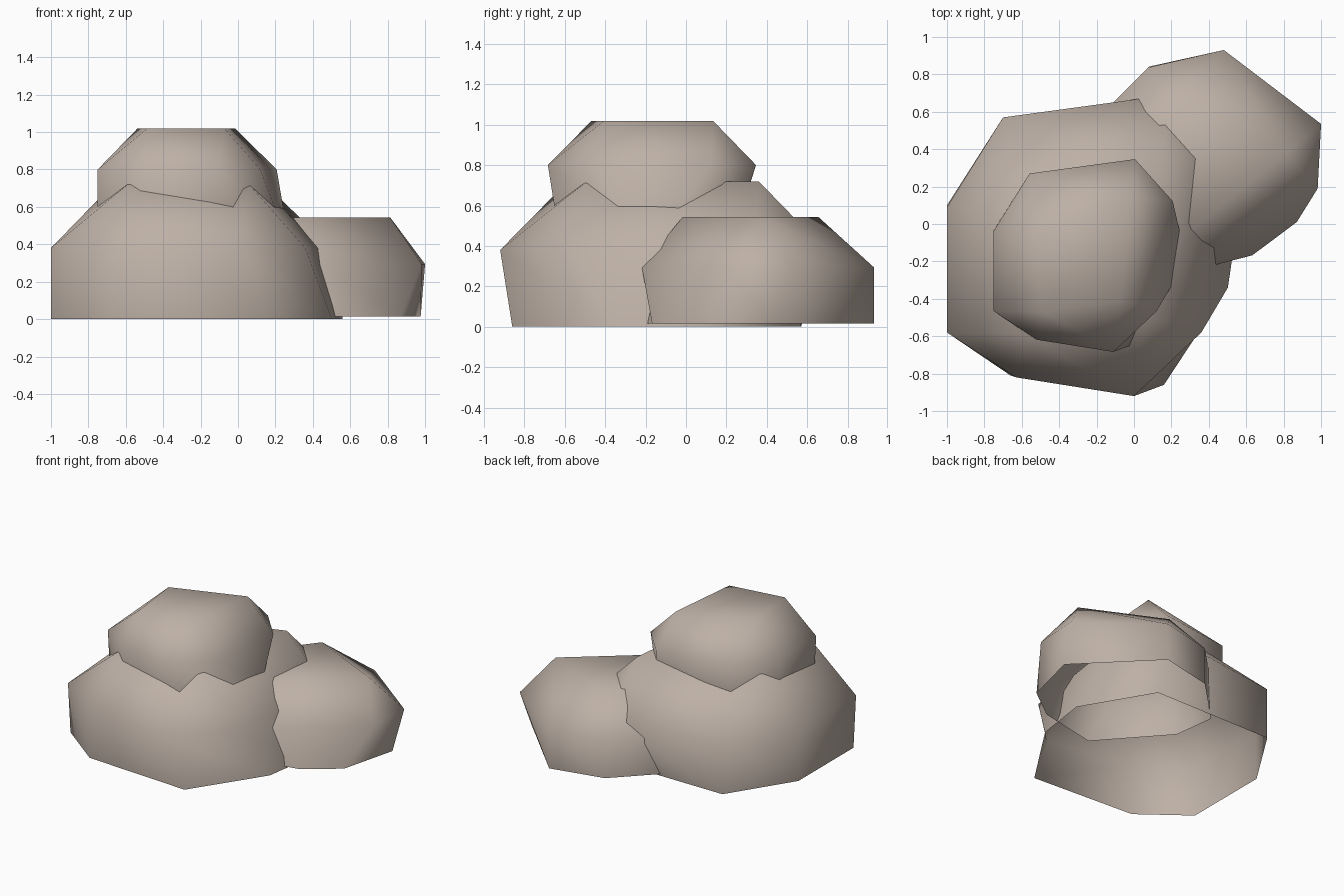
import bpy, math
from mathutils import Matrix, Vector

if "Cube" in bpy.data.objects:
    bpy.data.objects.remove(bpy.data.objects["Cube"])

stone = bpy.data.materials.new("warm_grey_stone")
stone.diffuse_color = (0.51, 0.435, 0.38, 1)
stone.use_nodes = True
stone.node_tree.nodes["Principled BSDF"].inputs["Base Color"].default_value = stone.diffuse_color

# Shared boulder sections: eight-sided base and waist, four-cornered flat top
BASE = [(-.7, .57), (.26, .565), (.56, .06), (.502, -.34),
        (.16, -.86), (-.66, -.81), (-1, -.55), (-1, .1)]
WAIST = [(-.7, .57), (.18, .69), (.495, .34), (.36, -.58),
         (0, -.92), (-.63, -.82), (-1, -.58), (-1, .09)]
TOP = [(-.67, .07), (.15, .36), (.06, -.49), (-.59, -.585)]
SECTIONS = [(0.0, BASE), (0.38, WAIST), (0.72, TOP)]


def boulder(name, scale, turn, offset):
    """Loft the sections into a shell that is open underneath."""
    place = (Matrix.Translation(offset) @ Matrix.Rotation(math.radians(turn), 4, 'Z')
             @ Matrix.Scale(scale, 4))
    verts = [place @ Vector((x, y, z)) for z, ring in SECTIONS for x, y in ring]
    # Lower wall
    faces = [(i, i + 8, (i + 1) % 8 + 8, (i + 1) % 8) for i in range(8)]
    # Sloping shoulders: a triangle at each top corner, a quad along each side
    for k in range(4):
        corner, following = 16 + k, 16 + (k + 1) % 4
        before, after = 8 + (2 * k - 1) % 8, 8 + 2 * k
        faces.append((before, corner, after))
        faces.append((after, corner, following, after + 1))
    faces.append((19, 18, 17, 16))
    mesh = bpy.data.meshes.new(name)
    mesh.from_pydata(verts, [], faces)
    mesh.materials.append(stone)
    mesh.shade_smooth()
    obj = bpy.data.objects.new(name, mesh)
    bpy.context.collection.objects.link(obj)
    return obj


# Large boulder, a smaller one resting on it, and a turned one at its side
boulder("large_boulder", 1.0, 0, (0, 0, 0))
boulder("top_boulder", 0.64, 0, (-.11, -.095, .557))
boulder("side_boulder", 0.735, -45, (.548, .27, .015))
